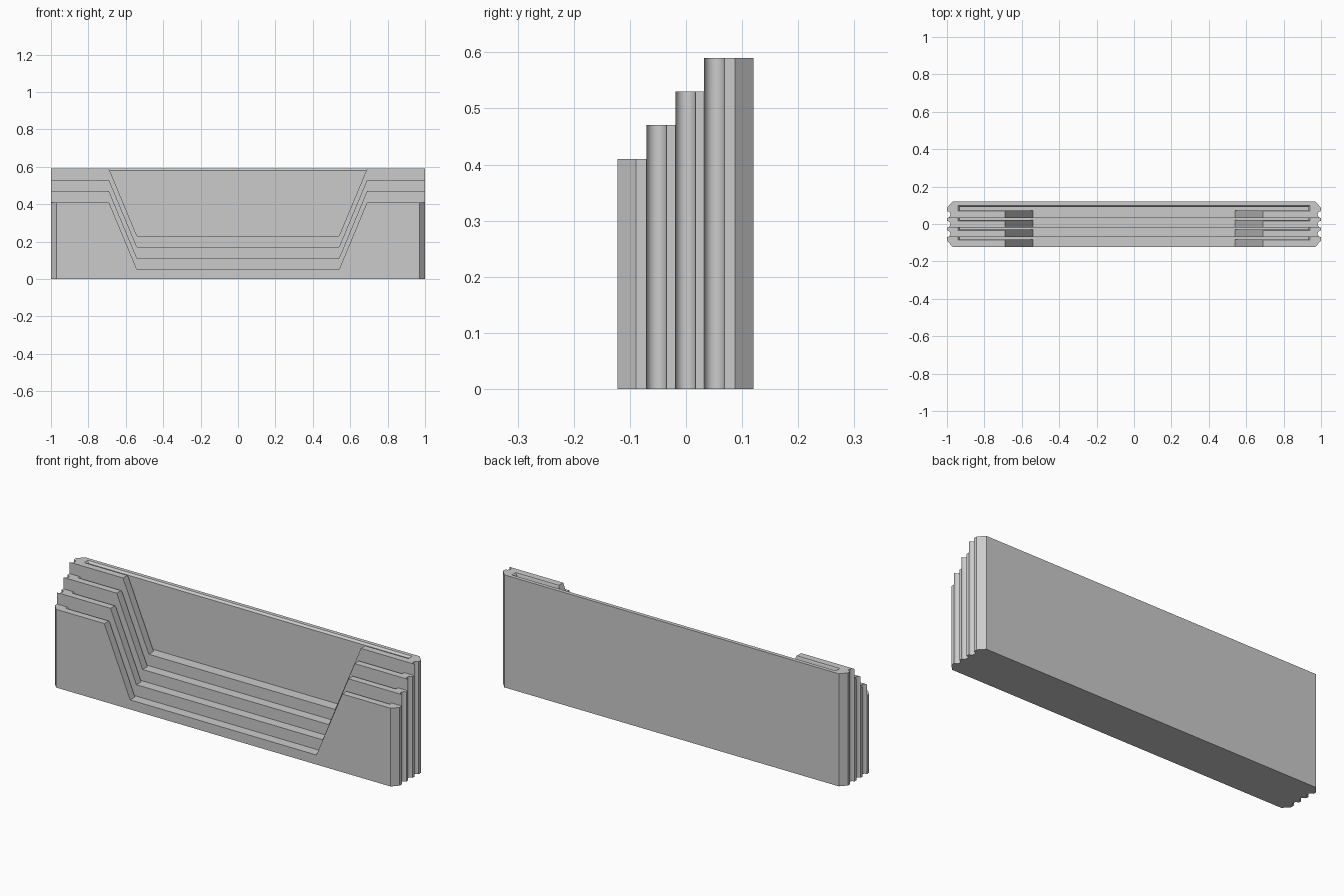
import bpy, bmesh, math

if "Cube" in bpy.data.objects:
    bpy.data.objects.remove(bpy.data.objects["Cube"], do_unlink=True)

FRONT, BACK = -0.122, 0.12
PITCH = 0.0515            # depth of one tier
LIP = 0.04                # thickness of each front lip
TOPS = [0.41, 0.47, 0.53, 0.59]
WINDOW_DEPTH = 0.36
GROOVE = 0.018

grey = bpy.data.materials.new("plain grey")
grey.use_nodes = True
colour = (0.6, 0.6, 0.6, 1)
grey.diffuse_color = colour
grey.node_tree.nodes["Principled BSDF"].inputs["Base Color"].default_value = colour


def loft(name, rings):
    """Closed solid through a list of matching point rings."""
    bm = bmesh.new()
    loops = [[bm.verts.new(p) for p in ring] for ring in rings]
    for a, b in zip(loops, loops[1:]):
        for i in range(len(a)):
            j = (i + 1) % len(a)
            bm.faces.new((a[i], a[j], b[j], b[i]))
    bm.faces.new(loops[0])
    bm.faces.new(loops[-1])
    bmesh.ops.recalc_face_normals(bm, faces=bm.faces)
    mesh = bpy.data.meshes.new(name)
    bm.to_mesh(mesh)
    bm.free()
    mesh.materials.append(grey)
    obj = bpy.data.objects.new(name, mesh)
    bpy.context.collection.objects.link(obj)
    return obj


def rect(x, y0, y1, z):
    return [(-x, y0, z), (x, y0, z), (x, y1, z), (-x, y1, z)]


# Plan outline: chamfered corners and a round groove beside each rear tier
side = [(0.97, FRONT), (1, FRONT + 0.033)]
for k in (1, 2, 3):
    centre = FRONT + k * PITCH + GROOVE
    for s in range(13):
        a = math.pi * s / 12
        side.append((1 - GROOVE * math.sin(a), centre - GROOVE * math.cos(a)))
side += [(1, BACK - 0.033), (0.97, BACK)]
plan = side + [(-x, y) for x, y in reversed(side)]
body = loft("tiered_holder", [[(x, y, z) for x, y in plan] for z in (0, TOPS[-1])])

# Cutters: stepped tops with sloped windows, then the narrow pockets
cutters = []
for k, top in enumerate(TOPS):
    front = FRONT + k * PITCH
    last = k == 3
    rear = 0.09 if last else front + PITCH
    floor = top - WINDOW_DEPTH
    half = [(0.54, floor), (0.69, top), (1.1, top), (1.1, 0.8)]
    shape = half + [(-x, z) for x, z in reversed(half)]
    cutters.append(loft("window_cutter", [[(x, y, z) for x, z in shape] for y in (-0.3, rear)]))

    flare = 0.01 if last else 0
    inner = front + LIP
    cutters.append(loft("pocket_cutter", [
        rect(0.93, inner, rear, floor),
        rect(0.93, inner, rear, top - 0.01),
        rect(0.95, inner - 0.008, rear + 2 * flare, top + 0.01)]))

for cutter in cutters:
    cutter.hide_render = True
    cutter.hide_set(True)
    mod = body.modifiers.new(cutter.name, "BOOLEAN")
    mod.operation = "DIFFERENCE"
    mod.solver = "EXACT"
    mod.object = cutter

# Bake the cuts, then drop the cutters
bpy.context.view_layer.update()
result = bpy.data.meshes.new_from_object(body.evaluated_get(bpy.context.evaluated_depsgraph_get()))
body.modifiers.clear()
body.data = result
for cutter in cutters:
    bpy.data.objects.remove(cutter, do_unlink=True)

bpy.ops.object.select_all(action="DESELECT")
body.select_set(True)
bpy.context.view_layer.objects.active = body
bpy.ops.object.shade_smooth_by_angle(angle=math.radians(30))
